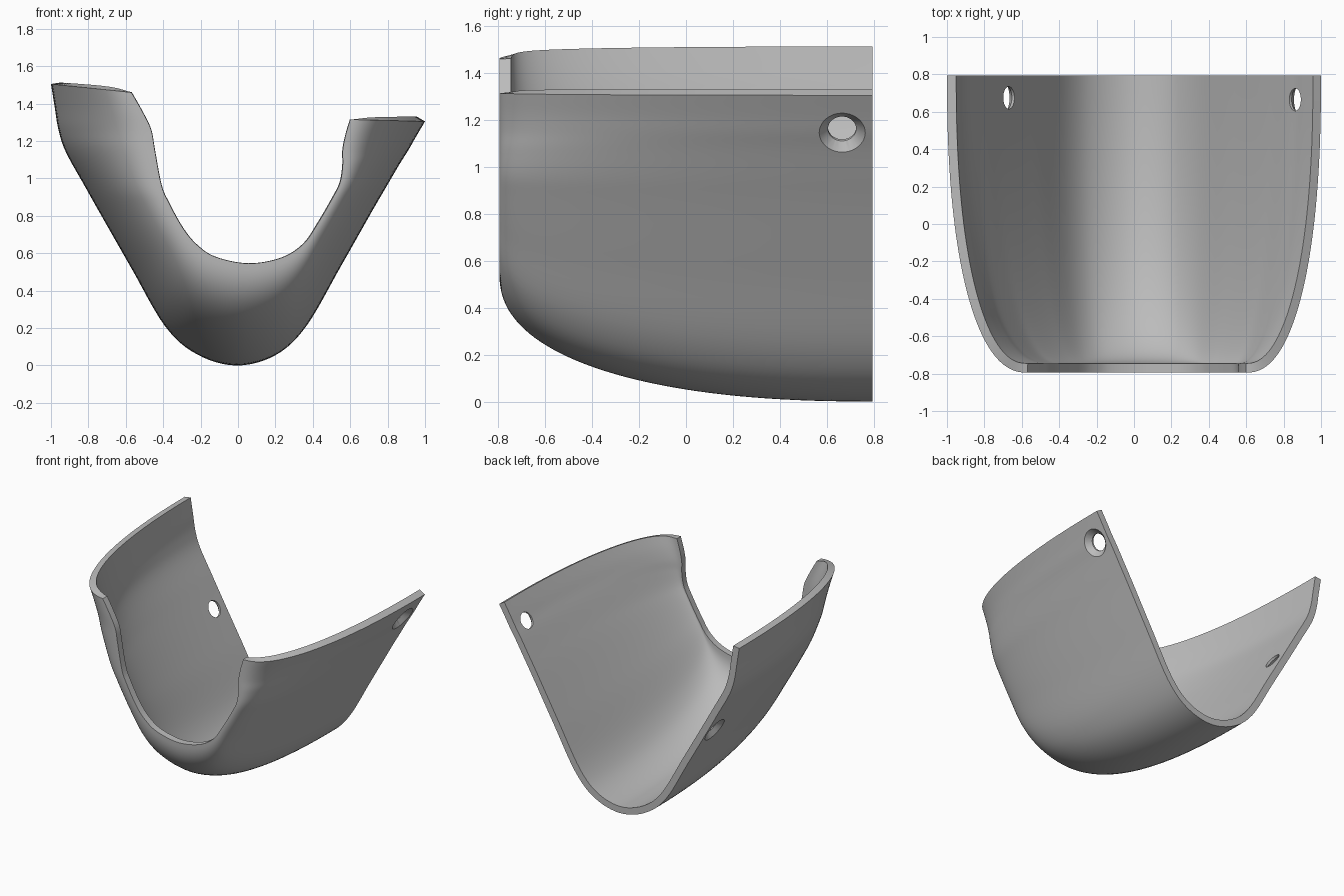
import bpy
import bmesh
import math
from mathutils import Vector

old = bpy.data.objects.get("Cube")
if old:
    bpy.data.objects.remove(old, do_unlink=True)

THICK = 0.05
ROUND = 2.3      # roundness of the sweep from back edge to front opening
HALF_Y = 0.795

# Matching (x, z) points on the back edge and on the front opening
BACK = [(-1, 1.505), (-.98, 1.38), (-.96, 1.26), (-.92, 1.14), (-.82, .96),
        (-.73, .80), (-.57, .52), (-.39, .21), (-.22, .06), (-.01, 0),
        (.2, .055), (.365, .21), (.55, .53), (.72, .83), (.79, .95),
        (.86, 1.07), (.91, 1.15), (.95, 1.22), (1, 1.305)]
FRONT = [(-.57, 1.46), (-.51, 1.355), (-.465, 1.26), (-.445, 1.15), (-.41, .965),
         (-.37, .87), (-.295, .735), (-.22, .645), (-.12, .58), (.055, .545),
         (.23, .575), (.35, .65), (.43, .765), (.5, .885), (.545, .975),
         (.56, 1.07), (.56, 1.15), (.575, 1.23), (.6, 1.315)]


def smooth_curve(points, steps=6):
    """Catmull-Rom curve through the points."""
    p = [Vector(q) for q in points]
    p = [2 * p[0] - p[1]] + p + [2 * p[-1] - p[-2]]
    out = []
    for a, b, c, d in zip(p, p[1:], p[2:], p[3:]):
        for k in range(steps):
            t = k / steps
            out.append(0.5 * (2 * b + (c - a) * t
                              + (2 * a - 5 * b + 4 * c - d) * t ** 2
                              + (3 * b - a - 3 * c + d) * t ** 3))
    return out + [p[-2]]


def add_object(name, bm):
    mesh = bpy.data.meshes.new(name)
    bm.to_mesh(mesh)
    bm.free()
    obj = bpy.data.objects.new(name, mesh)
    bpy.context.collection.objects.link(obj)
    return obj


def make_shell(rows=40):
    """Outer skin lofted from the back edge to the front opening."""
    bm = bmesh.new()
    back, front = smooth_curve(BACK), smooth_curve(FRONT)
    grid = []
    for j in range(rows + 1):
        angle = math.pi / 2 * j / rows
        along = math.sin(angle) ** (2 / ROUND)
        blend = 1 - max(math.cos(angle), 0) ** (2 / ROUND)
        y = HALF_Y * (1 - 2 * along)
        line = [b.lerp(f, blend) for b, f in zip(back, front)]
        grid.append([bm.verts.new((p.x, y, p.y)) for p in line])
    for r0, r1 in zip(grid, grid[1:]):
        for i in range(len(r0) - 1):
            bm.faces.new((r0[i], r0[i + 1], r1[i + 1], r1[i]))
    return add_object("curved_guard_shell", bm)


def make_cutter(name, centre, axis, inner, outer, low, high):
    """Cone along the axis, from radius inner at low to outer at high."""
    bm = bmesh.new()
    bmesh.ops.create_cone(bm, cap_ends=True, segments=40, radius1=inner,
                          radius2=outer, depth=high - low)
    obj = add_object(name, bm)
    obj.location = centre + axis * (low + high) / 2
    obj.rotation_euler = axis.to_track_quat('Z', 'Y').to_euler()
    obj.hide_render = True
    return obj


shell = make_shell()
solid = shell.modifiers.new("wall", 'SOLIDIFY')
solid.thickness = THICK
solid.offset = -1
solid.use_even_offset = True

# Countersunk screw holes, one in each side wall
cutters = []
for side, centre in (("left", (.903, .665, 1.145)), ("right", (-.713, .675, .77))):
    centre = Vector(centre)
    axis = Vector((math.copysign(.867, centre.x), 0, -.498)).normalized()
    cutters.append(make_cutter(side + "_drill", centre, axis, .06, .06, -.15, .1))
    cutters.append(make_cutter(side + "_countersink", centre, axis, .06, .116, -.035, .02))
for cutter in cutters:
    cut = shell.modifiers.new(cutter.name, 'BOOLEAN')
    cut.operation = 'DIFFERENCE'
    cut.solver = 'EXACT'
    cut.object = cutter

bpy.ops.object.select_all(action='DESELECT')
shell.select_set(True)
bpy.context.view_layer.objects.active = shell
for name in [m.name for m in shell.modifiers]:
    bpy.ops.object.modifier_apply(modifier=name)
for cutter in cutters:
    bpy.data.objects.remove(cutter, do_unlink=True)

# Material
grey = bpy.data.materials.new("plain_grey")
grey.use_nodes = True
colour = (.5, .5, .5, 1)
grey.diffuse_color = colour
grey.node_tree.nodes["Principled BSDF"].inputs["Base Color"].default_value = colour
shell.data.materials.clear()
shell.data.materials.append(grey)
bpy.ops.object.shade_smooth_by_angle(angle=math.radians(30))
